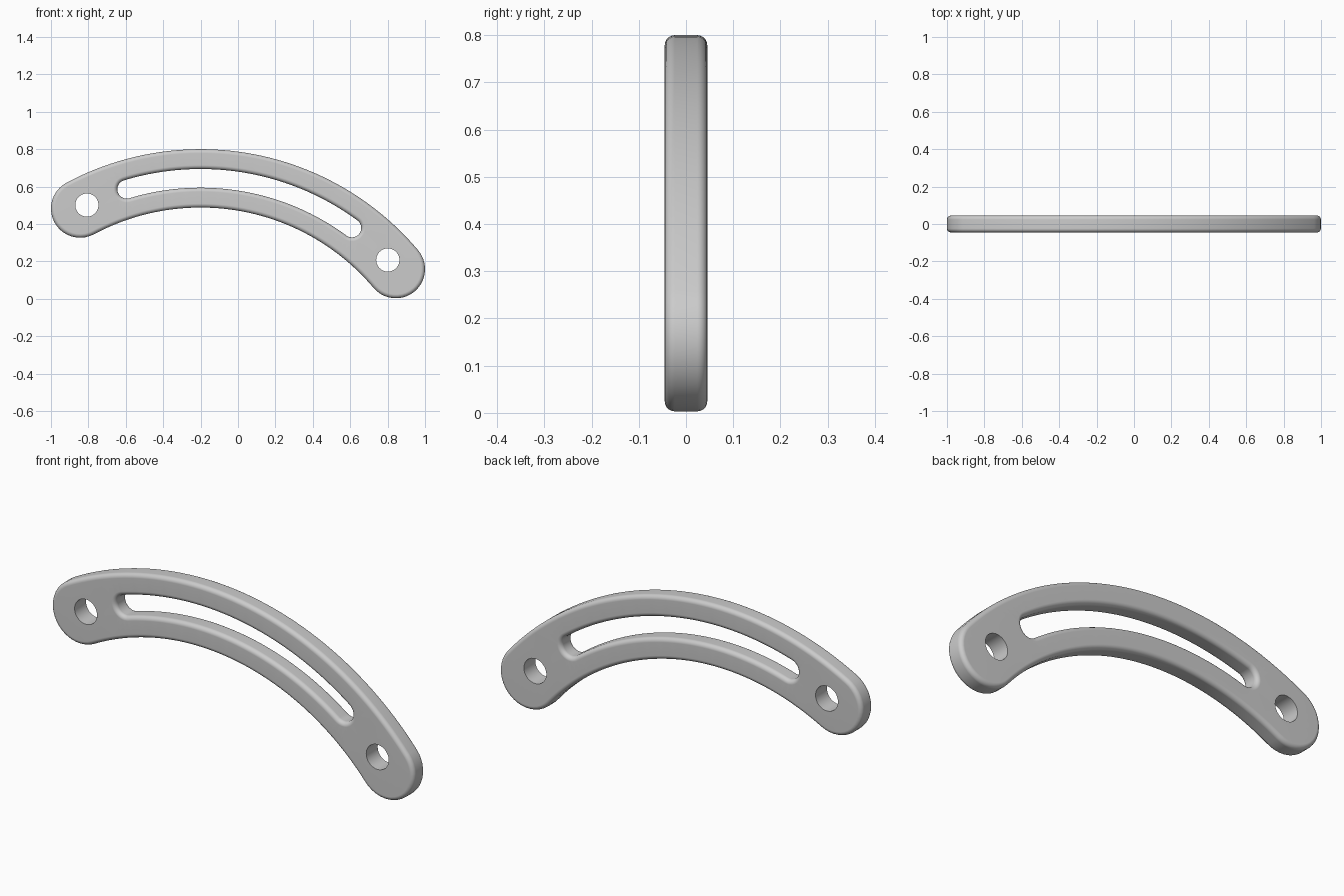
import bpy, bmesh
from math import sin, cos, pi, asin

if "Cube" in bpy.data.objects:
    bpy.data.objects.remove(bpy.data.objects["Cube"])

CX, CZ, R = -0.2, -0.722, 1.366   # centre and radius of the arc the link follows
HALF_T, BEVEL, STEPS = 0.045, 0.021, 5


def on_arc(a, r=R):
    return CX + r * sin(a), CZ + r * cos(a)


def arc_slot(x0, x1, w, n=48, cap=20):
    """Round-ended curved slot outline from x0 to x1, half width w."""
    a0, a1 = asin((x0 - CX) / R), asin((x1 - CX) / R)
    pts = [on_arc(a0 + (a1 - a0) * i / n, R + w) for i in range(n + 1)]
    for a, start, side, in ((a1, 0, 1), (a0, pi, 0)):
        px, pz = on_arc(a)
        for i in range(1, cap):
            t = a + start + pi * i / cap
            pts.append((px + w * sin(t), pz + w * cos(t)))
        if side:
            pts += [on_arc(a1 + (a0 - a1) * i / n, R - w) for i in range(n + 1)]
    return pts


def circle(x, r, n=40):
    px, pz = on_arc(asin((x - CX) / R))
    return [(px + r * sin(2 * pi * i / n), pz + r * cos(2 * pi * i / n)) for i in range(n)]


bm = bmesh.new()
front_edges, back_edges = [], []


def wall(layers):
    """Skin between outlines given as (points, y), keeping the end edge loops."""
    rings = [[bm.verts.new((x, y, z)) for x, z in pts] for pts, y in layers]
    for a, b in zip(rings, rings[1:]):
        for i in range(len(a)):
            j = (i + 1) % len(a)
            bm.faces.new((a[i], a[j], b[j], b[i]))
    for ring, store in ((rings[0], front_edges), (rings[-1], back_edges)):
        for i in range(len(ring)):
            store.append(bm.edges.get((ring[i], ring[(i + 1) % len(ring)])))


# Quarter-round edge profile: (inset from the widest outline, y)
quarter = [(BEVEL * (1 - sin(pi / 2 * i / STEPS)),
            -HALF_T + BEVEL * (1 - cos(pi / 2 * i / STEPS))) for i in range(STEPS + 1)]
profile = quarter + [(d, -y) for d, y in reversed(quarter)]

# Outer rim, rounded slot and the two plain bolt holes
wall([(arc_slot(-0.844, 0.844, 0.156 - d), y) for d, y in profile])
wall([(arc_slot(-0.595, 0.609, 0.05 + d), y) for d, y in profile])
for x in (-0.808, 0.801):
    wall([(circle(x, 0.062), y) for y in (-HALF_T, HALF_T)])

# Flat front and back faces
for edges, ny in ((front_edges, -1), (back_edges, 1)):
    bmesh.ops.triangle_fill(bm, use_beauty=True, edges=edges, normal=(0, ny, 0))
bmesh.ops.recalc_face_normals(bm, faces=bm.faces)

mesh = bpy.data.meshes.new("curved_link")
bm.to_mesh(mesh)
bm.free()
link = bpy.data.objects.new("curved_link", mesh)
bpy.context.collection.objects.link(link)
bpy.context.view_layer.objects.active = link
link.select_set(True)
bpy.ops.object.shade_smooth_by_angle(angle=pi / 5)
weighted = link.modifiers.new("flat_face_normals", 'WEIGHTED_NORMAL')
weighted.keep_sharp = True
